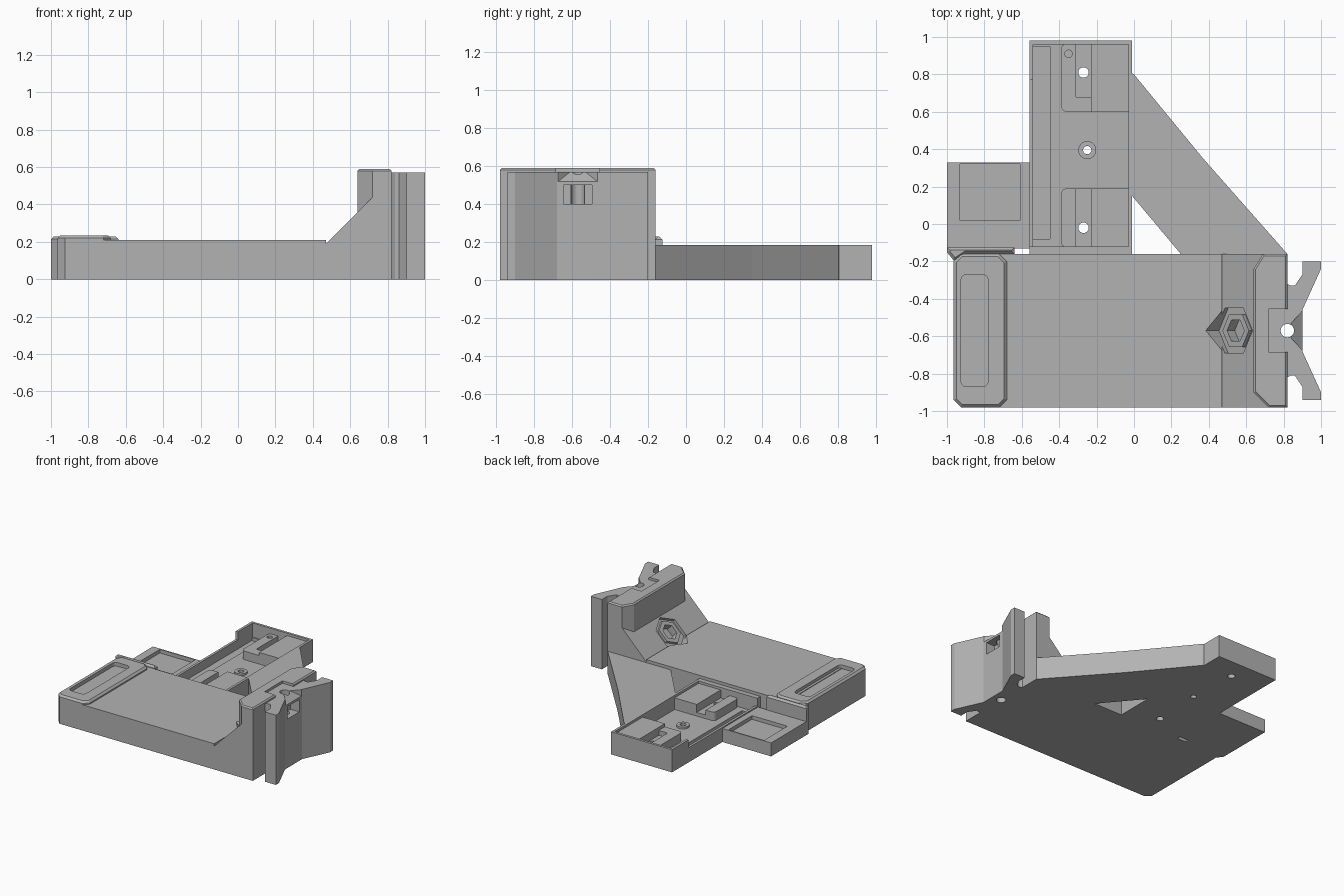
import bpy, bmesh, math
from mathutils import Vector, Matrix

cube = bpy.data.objects.get("Cube")
if cube:
    bpy.data.objects.remove(cube, do_unlink=True)

GREY = (0.45, 0.45, 0.45, 1)
grey = bpy.data.materials.new("plain grey plastic")
grey.use_nodes = True
grey.diffuse_color = GREY
shader = grey.node_tree.nodes["Principled BSDF"]
shader.inputs["Base Color"].default_value = GREY
shader.inputs["Roughness"].default_value = 0.6


def finish(name, bm):
    bmesh.ops.recalc_face_normals(bm, faces=bm.faces[:])
    mesh = bpy.data.meshes.new(name)
    bm.to_mesh(mesh)
    bm.free()
    mesh.materials.append(grey)
    obj = bpy.data.objects.new(name, mesh)
    bpy.context.collection.objects.link(obj)
    return obj


def prism(name, outline, z0, z1, matrix=None):
    """Extrude a flat outline from z0 to z1, then place it with a matrix."""
    bm = bmesh.new()
    face = bm.faces.new([bm.verts.new((x, y, z0)) for x, y in outline])
    top = bmesh.ops.extrude_face_region(bm, geom=[face])["geom"]
    bmesh.ops.translate(bm, vec=(0, 0, z1 - z0),
                        verts=[v for v in top if isinstance(v, bmesh.types.BMVert)])
    if matrix:
        bm.transform(matrix)
    return finish(name, bm)


def rect(x0, x1, y0, y1):
    return [(x0, y0), (x1, y0), (x1, y1), (x0, y1)]


def rounded(x0, x1, y0, y1, r, steps=4):
    pts = []
    corners = [(x1 - r, y1 - r), (x0 + r, y1 - r), (x0 + r, y0 + r), (x1 - r, y0 + r)]
    for i, (cx, cy) in enumerate(corners):
        for k in range(steps + 1):
            a = math.pi / 2 * (i + k / steps)
            pts.append((cx + r * math.cos(a), cy + r * math.sin(a)))
    return pts


def ngon(x, y, r, n=24):
    return [(x + r * math.cos(2 * math.pi * i / n), y + r * math.sin(2 * math.pi * i / n))
            for i in range(n)]


def bake(obj):
    graph = bpy.context.evaluated_depsgraph_get()
    mesh = bpy.data.meshes.new_from_object(obj.evaluated_get(graph))
    obj.modifiers.clear()
    obj.data = mesh


def cut(obj, *cutters, keep=False):
    for cutter in cutters:
        mod = obj.modifiers.new("cut", "BOOLEAN")
        mod.operation = "DIFFERENCE"
        mod.solver = "EXACT"
        mod.object = cutter
        bake(obj)
        if not keep:
            bpy.data.objects.remove(cutter, do_unlink=True)


def bevel_top(obj, z, width):
    """Chamfer only the edges that lie at height z."""
    bm = bmesh.new()
    bm.from_mesh(obj.data)
    edges = [e for e in bm.edges if all(abs(v.co.z - z) < 1e-4 for v in e.verts)]
    bmesh.ops.bevel(bm, geom=edges, offset=width, segments=1, affect="EDGES")
    bm.to_mesh(obj.data)
    bm.free()


def hole(x, y, r, z0=-0.1, z1=0.8):
    return prism("hole_cutter", ngon(x, y, r), z0, z1)


MID = -0.57          # centre line of the tower in y
FRONT, REAR = -0.98, -0.16

# Main plate with the ramp, drawn as a side profile and extruded along y
side = Matrix(((1, 0, 0, 0), (0, 0, -1, 0), (0, 1, 0, 0), (0, 0, 0, 1)))
profile = [(-0.8, 0), (0.82, 0), (0.82, 0.44), (0.72, 0.44), (0.47, 0.19), (0.47, 0.21), (-0.8, 0.21)]
plate = prism("main_plate", profile, -REAR, -FRONT, side)

# Hexagonal recess in the ramp with a raised hexagonal collar
ramp = Matrix.Translation((0.535, MID, 0.255)) @ Matrix.Rotation(-math.pi / 4, 4, "Y")
cut(plate, prism("hex_cutter", ngon(0, 0, 0.139, 6), -0.025, 0.1, ramp))
collar = prism("hex_collar", ngon(0.01, 0, 0.1, 6), -0.04, -0.002, ramp)
pocket = prism("collar_cutter", ngon(0.01, 0, 0.065, 6), -0.06, 0.1, ramp)
cut(plate, pocket, keep=True)
cut(collar, pocket)

# End cap with chamfered corners and a long slot
c = 0.04
x0, x1 = -0.965, -0.68
cap_outline = [(x0 + c, FRONT), (x1 - c, FRONT), (x1, FRONT + c), (x1, REAR - c),
               (x1 - c, REAR), (x0 + c, REAR), (x0, REAR - c), (x0, FRONT + c)]
cap = prism("end_cap", cap_outline, 0, 0.235)
bevel_top(cap, 0.235, 0.015)
cut(cap, prism("slot_cutter", rounded(-0.925, -0.78, -0.87, -0.27, 0.03), 0.205, 0.4))

# Lip behind the end cap
lip = prism("rear_lip", [(-1, -0.125), (-1, -0.15), (-0.96, -0.2), (-0.9, -0.16),
                         (-0.64, -0.16), (-0.64, -0.125)], 0, 0.23)
bevel_top(lip, 0.23, 0.015)

# Tower above the ramp, with a shallow notch in its top
tower_outline = [(0.82, REAR), (0.69, REAR), (0.64, REAR - 0.08), (0.64, FRONT + 0.08),
                 (0.72, FRONT), (0.82, FRONT)]
tower = prism("tower", tower_outline, 0.3, 0.59)
bevel_top(tower, 0.59, 0.01)
cut(tower, prism("notch_cutter", rect(0.72, 0.9, MID - 0.115, MID + 0.115), 0.57, 0.7))

# The ramp limits the underside of the tower
under = [(0.4, 0.12), (0.72, 0.44), (0.9, 0.44), (0.9, 0.1)]
cut(tower, prism("ramp_cutter", under, 0, 1.2, side))

# Dovetail column: half outline mirrored about the centre line
half = [(0.82, 0.25), (0.84, 0.24), (0.86, 0.24), (0.9, 0.30), (0.9, 0.37), (1, 0.37),
        (1, 0.33), (0.9, 0.11)]
wing_outline = [(x, MID + y) for x, y in half] + [(x, MID - y) for x, y in reversed(half)]
wing = prism("dovetail_column", wing_outline, 0, 0.57)

# Sloped relief at the column's top, and the square window below it
bm = bmesh.new()
for x, w, low in ((0.84, 0.04, 0.57), (0.91, 0.115, 0.51)):
    for s in (-1, 1):
        for z in (low, 0.65):
            bm.verts.new((x, MID + s * w, z))
bmesh.ops.convex_hull(bm, input=bm.verts[:])
cut(wing, finish("relief_cutter", bm),
    prism("window_cutter", rect(0.8, 0.95, MID - 0.075, MID + 0.075), 0.4, 0.5))

# Vertical bore shared by plate, tower and column
bore = hole(0.82, MID, 0.036)
for part in (plate, tower, wing):
    cut(part, bore, keep=True)
bpy.data.objects.remove(bore, do_unlink=True)

# Diagonal brace
prism("diagonal_brace", [(-0.02, 0.81), (0, 0.8), (0.37, 0.35), (0.82, REAR), (0.25, REAR),
                         (-0.01, 0.15), (-0.02, 0.15)], 0, 0.185)

# Rail housing: outer box, lowered left wall, pocket and side groove
rail = prism("rail_housing", rect(-0.56, -0.01, REAR, 0.98), 0, 0.185)
cut(rail,
    prism("pocket_cutter", rect(-0.54, -0.03, -0.12, 0.96), 0.07, 0.4),
    prism("groove_cutter", rect(-0.54, -0.45, -0.08, 0.95), 0.045, 0.4),
    prism("wall_cutter", rect(-0.6, -0.5, -0.12, 0.77), 0.12, 0.4))

# Stepped blocks at both ends of the rail: low shelf, channel and tall pad
parts = [rail]
for name, y0, y1 in (("rear", 0.60, 0.965), ("front", -0.125, 0.19)):
    shelf = prism(name + "_rail_shelf", rounded(-0.39, -0.2, y0, y1, 0.03), 0.05, 0.14)
    cut(shelf, prism("channel_cutter", rect(-0.31, -0.1, y0 + 0.08, y1 + 0.1)
                     if name == "rear" else rect(-0.31, -0.1, y0 - 0.1, y1 + 0.1), 0.1, 0.4))
    pad = prism(name + "_rail_pad", rect(-0.23, -0.02, y0, y1), 0.05, 0.165)
    parts += [shelf, pad]

# Boss in the middle of the rail
boss = prism("rail_boss", ngon(-0.25, 0.395, 0.048), 0.05, 0.085)
parts.append(boss)

# Screw holes through the rail parts
for x, y, r, z0 in ((-0.27, 0.81, 0.028, -0.1), (-0.25, 0.395, 0.022, -0.1),
                    (-0.27, -0.02, 0.028, -0.1), (-0.35, 0.91, 0.02, 0.11)):
    drill = hole(x, y, r, z0)
    for part in parts:
        cut(part, drill, keep=True)
    bpy.data.objects.remove(drill, do_unlink=True)

# Low side tray
tray = prism("side_tray", rect(-1, -0.555, -0.13, 0.33), 0, 0.11)
cut(tray, prism("tray_cutter", rect(-0.93, -0.61, 0.02, 0.33 - 0.01), 0.08, 0.3))
